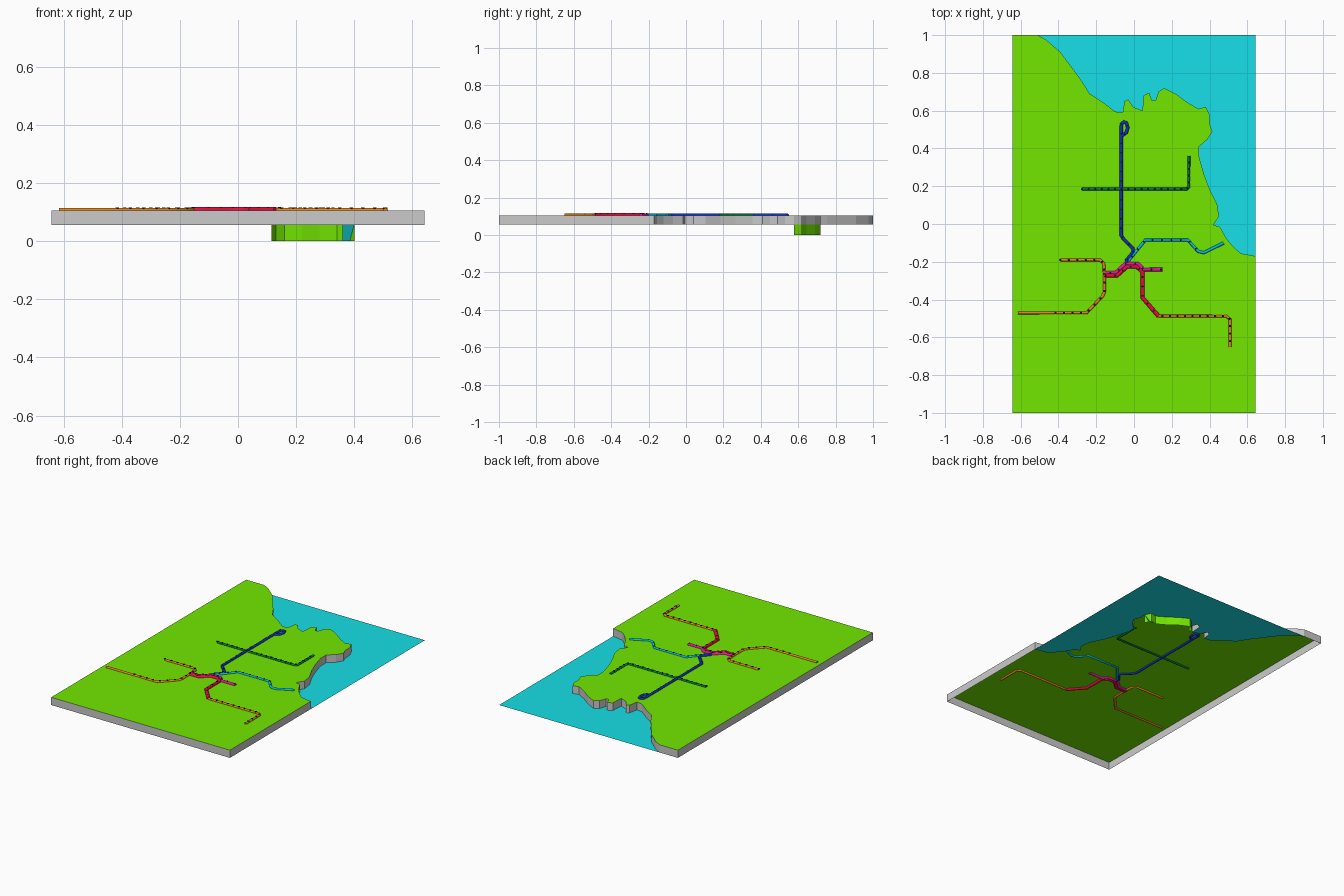
import bpy, bmesh, math
from mathutils import Vector

if "Cube" in bpy.data.objects:
    bpy.data.objects.remove(bpy.data.objects["Cube"])

BOTTOM, TOP = 0.055, 0.105


def mat(name, r, g, b):
    m = bpy.data.materials.new(name)
    m.diffuse_color = (r, g, b, 1)
    m.use_nodes = True
    m.node_tree.nodes["Principled BSDF"].inputs["Base Color"].default_value = m.diffuse_color
    return m


GRASS = mat("grass green", 0.175, 0.82, 0.0)
WATER = mat("water turquoise", 0.008, 0.77, 0.83)
GREY = mat("cliff grey", 0.6, 0.6, 0.6)
NAVY = mat("navy blue", 0.005, 0.03, 0.5)
DKGREEN = mat("dark green", 0.0, 0.2, 0.04)
CYAN = mat("sky blue", 0.0, 0.65, 1.0)
RED = mat("crimson", 0.9, 0.005, 0.05)
ORANGE = mat("orange", 1.0, 0.3, 0.01)
MAGENTA = mat("magenta", 0.9, 0.01, 0.4)
BLACK = mat("black", 0.005, 0.005, 0.008)


def make(name, bm, *mats):
    me = bpy.data.meshes.new(name)
    bm.to_mesh(me)
    bm.free()
    for m in mats:
        me.materials.append(m)
    ob = bpy.data.objects.new(name, me)
    bpy.context.collection.objects.link(ob)
    return ob


def sheet(name, pts, z, m):
    bm = bmesh.new()
    f = bm.faces.new([bm.verts.new((x, y, z)) for x, y in pts])
    f.normal_update()
    if f.normal.z < 0:
        f.normal_flip()
    bmesh.ops.triangulate(bm, faces=bm.faces[:])
    return make(name, bm, m)


def curtain(name, pts, z0, z1, m, closed=False, lean=0.0):
    bm = bmesh.new()
    lo = [bm.verts.new((x, y + lean, z0)) for x, y in pts]
    hi = [bm.verts.new((x, y, z1)) for x, y in pts]
    n = len(pts)
    for i in range(n if closed else n - 1):
        j = (i + 1) % n
        bm.faces.new((lo[j], lo[i], hi[i], hi[j]))
    return make(name, bm, m)


# Coastline, from the back edge round to the right edge
coast = [(-.51, 1), (-.465, .975), (-.39, .91), (-.33, .83), (-.275, .755),
         (-.235, .69), (-.165, .645), (-.10, .595), (-.06, .59), (-.05, .65),
         (-.03, .66), (-.005, .62), (.045, .60), (.05, .68), (.08, .695),
         (.095, .655), (.115, .655), (.13, .70), (.16, .72), (.22, .69),
         (.28, .645), (.34, .61), (.38, .62), (.40, .578), (.40, .53),
         (.415, .49), (.39, .45), (.345, .41), (.345, .355), (.37, .265),
         (.40, .185), (.44, .105), (.45, .04), (.42, -.005), (.455, -.015),
         (.485, -.07), (.525, -.12), (.565, -.155), (.642, -.17)]
land = coast + [(.642, -1), (-.642, -1), (-.642, 1)]

# Land sheet, open below, with grey walls; water at the foot of the walls
sheet("land_surface", land, TOP, GRASS)
curtain("land_walls", land, BOTTOM, TOP, GREY, closed=True)
sheet("water_surface", coast + [(.642, 1)], BOTTOM, WATER)

# Skirt hanging under the headland
curtain("headland_skirt", coast[16:24], 0, BOTTOM, GRASS)
curtain("water_skirt", [(.36, .58), (.40, .58)], 0, BOTTOM, WATER, lean=0.03)


# Railway lines: swept tubes half sunk in the land
def line(name, pts, m, r=0.008, z=TOP + 0.001):
    cu = bpy.data.curves.new(name, 'CURVE')
    cu.dimensions = '3D'
    cu.bevel_depth = r
    cu.bevel_resolution = 6
    cu.use_fill_caps = True
    sp = cu.splines.new('POLY')
    sp.points.add(len(pts) - 1)
    for p, (x, y) in zip(sp.points, pts):
        p.co = (x, y, z, 1)
    tmp = bpy.data.objects.new(name + "_path", cu)
    bpy.context.collection.objects.link(tmp)
    bpy.context.view_layer.update()
    dg = bpy.context.evaluated_depsgraph_get()
    me = bpy.data.meshes.new_from_object(tmp.evaluated_get(dg))
    bpy.data.objects.remove(tmp)
    me.materials.clear()
    me.materials.append(m)
    ob = bpy.data.objects.new(name, me)
    bpy.context.collection.objects.link(ob)


# Stations: small black discs resting on the tube (top at height h)
def stations(name, pts, step=0.04, start=0.0, r=0.006, h=0.010):
    bm = bmesh.new()
    d = start
    for a, b in zip(pts, pts[1:]):
        a, b = Vector(a), Vector(b)
        length = (b - a).length
        while d <= length:
            p = a.lerp(b, d / length)
            c = bmesh.ops.create_cone(bm, cap_ends=True, segments=12,
                                      radius1=r, radius2=r, depth=0.004)
            bmesh.ops.translate(bm, verts=c["verts"],
                                vec=(p.x, p.y, TOP + h - 0.002))
            d += step
        d -= length
    make(name, bm, BLACK)


north = [(-.068, .465), (-.04, .485), (-.033, .51), (-.04, .535), (-.053, .541),
         (-.066, .53), (-.068, .51), (-.068, -.06), (-.055, -.08), (-.005, -.13),
         (-.005, -.15), (-.038, -.19), (-.04, -.215)]
cross = [(-.275, .185), (.28, .185), (.29, .195), (.29, .36)]
east = [(-.03, -.195), (.06, -.085), (.285, -.085), (.34, -.145), (.37, -.152),
        (.475, -.1)]
trunk = [(-.16, -.273), (-.09, -.273), (-.037, -.226), (.015, -.226),
         (.045, -.255), (.045, -.39), (.13, -.488)]
south = [(.13, -.488), (.49, -.488), (.508, -.505), (.508, -.65)]
spur = [(-.155, -.258), (-.097, -.258), (-.045, -.21), (.022, -.21),
        (.05, -.241), (.15, -.241)]
west = [(-.615, -.47), (-.25, -.47), (-.165, -.38), (-.157, -.36), (-.157, -.265)]
northwest = [(-.39, -.19), (-.18, -.19), (-.16, -.21), (-.157, -.265)]

line("north_line", north, NAVY, 0.009)
line("cross_line", cross, DKGREEN)
line("east_line", east, CYAN)
line("trunk_line", trunk, RED, 0.011)
line("south_branch", south, ORANGE)
line("spur_line", spur, MAGENTA, 0.01)
line("west_branch", west, ORANGE)
line("northwest_branch", northwest, ORANGE)

stations("north_stations", north, 0.05, 0.02, 0.004, 0.011)
stations("cross_stations", cross, 0.035, 0.0)
stations("east_stations", east[:4], 0.05, 0.03, 0.005)
stations("trunk_stations", trunk, 0.05, 0.01, 0.005, 0.013)
stations("south_stations", south, 0.04, 0.02)
stations("spur_stations", spur, 0.05, 0.03, 0.005, 0.012)
stations("west_stations", west, 0.045, 0.2)
stations("northwest_stations", northwest, 0.045, 0.0)

# Smooth the tubes and drums, keeping sharp rims
bpy.ops.object.select_all(action='DESELECT')
for ob in bpy.context.scene.objects:
    if ob.name.endswith(("line", "branch", "stations")):
        ob.select_set(True)
        bpy.context.view_layer.objects.active = ob
bpy.ops.object.shade_smooth_by_angle(angle=math.radians(50))
